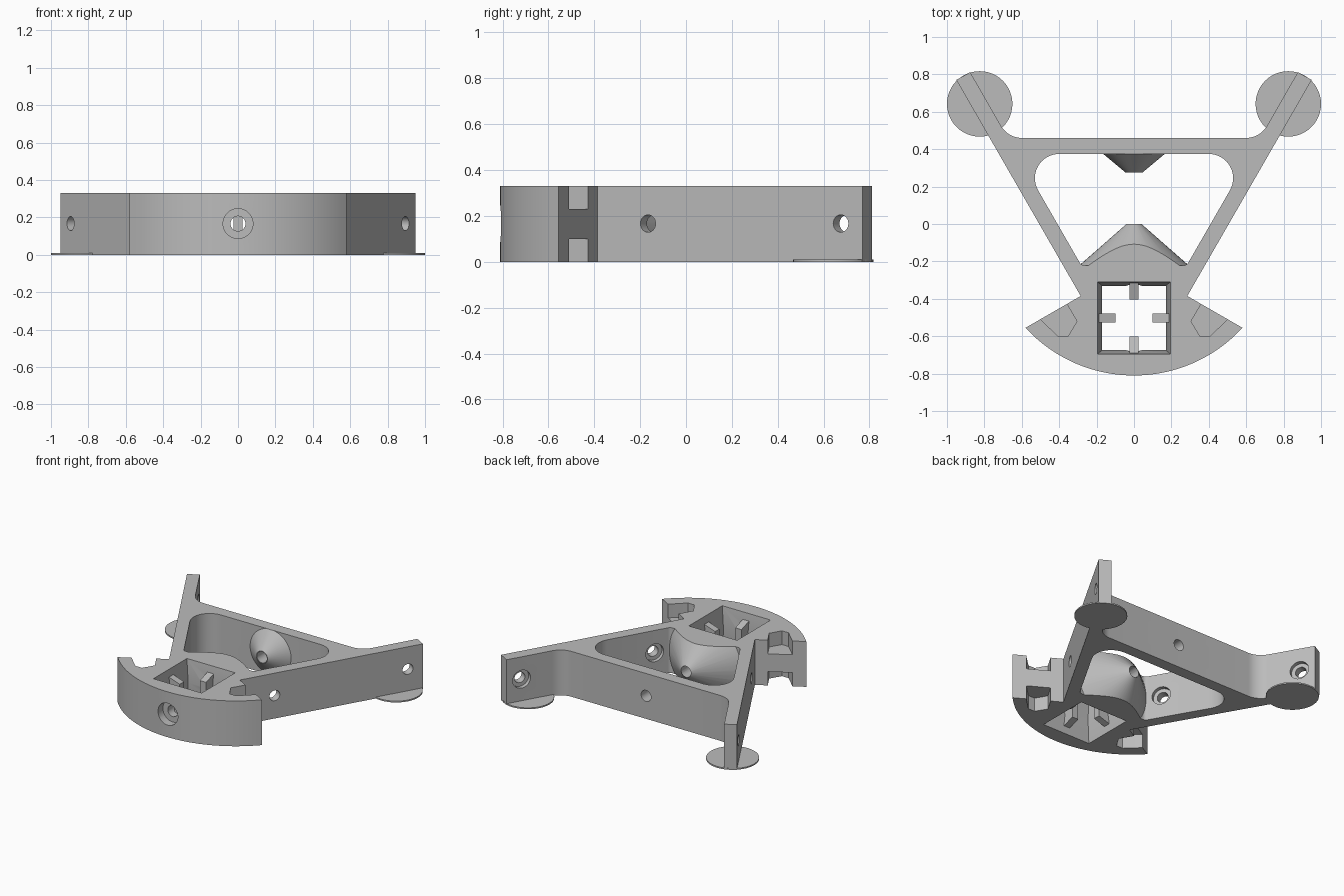
import bpy, bmesh, math
from mathutils import Vector, Matrix

if "Cube" in bpy.data.objects:
    bpy.data.objects.remove(bpy.data.objects["Cube"])

H = 0.33           # body height
MID = 0.167        # height of the cross holes
mat = bpy.data.materials.new("grey plastic")
mat.diffuse_color = (0.5, 0.5, 0.5, 1)
mat.use_nodes = True
mat.node_tree.nodes["Principled BSDF"].inputs["Base Color"].default_value = mat.diffuse_color


def new_object(name, bm):
    bmesh.ops.recalc_face_normals(bm, faces=bm.faces)
    me = bpy.data.meshes.new(name)
    bm.to_mesh(me)
    bm.free()
    ob = bpy.data.objects.new(name, me)
    bpy.context.collection.objects.link(ob)
    me.materials.append(mat)
    return ob


def loft(name, rings):
    """Solid through matching rings of 3D points."""
    bm = bmesh.new()
    loops = [[bm.verts.new(p) for p in r] for r in rings]
    for a, b in zip(loops, loops[1:]):
        n = len(a)
        for i in range(n):
            bm.faces.new((a[i], a[(i + 1) % n], b[(i + 1) % n], b[i]))
    bm.faces.new(loops[0])
    bm.faces.new(loops[-1])
    return new_object(name, bm)


def prism(name, pts, z0, z1):
    return loft(name, [[(x, y, z) for x, y in pts] for z in (z0, z1)])


def rod(name, start, end, r0, r1=None, n=32):
    """Cylinder or cone frustum between two points."""
    a, b = Vector(start), Vector(end)
    d = b - a
    bm = bmesh.new()
    m = Matrix.Translation((a + b) / 2) @ d.to_track_quat('Z', 'Y').to_matrix().to_4x4()
    bmesh.ops.create_cone(bm, cap_ends=True, segments=n, radius1=r0,
                          radius2=r0 if r1 is None else r1, depth=d.length, matrix=m)
    return new_object(name, bm)


def combine(ob, other, op):
    mod = ob.modifiers.new("bool", 'BOOLEAN')
    mod.operation, mod.object, mod.solver = op, other, 'EXACT'
    bpy.context.view_layer.objects.active = ob
    bpy.ops.object.modifier_apply(modifier=mod.name)
    bpy.data.objects.remove(other)


def rounded(corners, steps=10):
    """Polygon from (x, y, fillet radius) corners."""
    out = []
    n = len(corners)
    for i, (x, y, r) in enumerate(corners):
        p = Vector((x, y))
        if not r:
            out.append((x, y))
            continue
        u = (Vector(corners[i - 1][:2]) - p).normalized()
        v = (Vector(corners[(i + 1) % n][:2]) - p).normalized()
        half = u.angle(v) / 2
        c = p + (u + v).normalized() * r / math.sin(half)
        s = p + u * r / math.tan(half) - c
        e = p + v * r / math.tan(half) - c
        sweep = math.atan2(s.x * e.y - s.y * e.x, s.dot(e))
        for k in range(steps + 1):
            t = sweep * k / steps
            out.append((c.x + s.x * math.cos(t) - s.y * math.sin(t),
                        c.y + s.x * math.sin(t) + s.y * math.cos(t)))
    return out


def arm_inner(y):
    return 0.95 - (0.77 - y) / 1.737 - 0.0975


# body outline: right half, mirrored to the left, then the curved front
half = [(arm_inner(0.46), 0.46, 0.13), (0.876, 0.812, 0), (0.95, 0.77, 0),
        (0.285, -0.385, 0), (0.58, -0.555, 0)]
arc = []
a0 = math.atan2(-0.555 + 0.023, 0.58)
a1 = -math.pi - a0
for k in range(1, 40):
    a = a0 + (a1 - a0) * k / 40
    arc.append((0.787 * math.cos(a), -0.023 + 0.787 * math.sin(a), 0))
outline = half + arc + [(-x, y, r) for x, y, r in reversed(half)]
body = prism("frame_body", rounded(outline), 0, H)

# triangular window
win = [(arm_inner(0.375), 0.375, 0.13), (arm_inner(-0.222), -0.222, 0.03)]
win += [(-x, y, r) for x, y, r in reversed(win)]
combine(body, prism("window_cut", rounded(win), -0.1, H + 0.1), 'DIFFERENCE')

# two facing cones, trimmed to the body height
for name, y0, y1, r0, r1 in (("front_cone", -0.24, 0.0, 0.314, 0.04),
                             ("rear_cone", 0.40, 0.275, 0.195, 0.045)):
    cone = rod(name, (0, y0, MID), (0, y1, MID), r0, r1, 48)
    slab = prism("slab", [(-1, -1), (1, -1), (1, 1), (-1, 1)], 0, H)
    combine(cone, slab, 'INTERSECT')
    combine(body, cone, 'UNION')

# square socket, slightly narrower in the middle
CY = -0.5025


def square(hx, hy, z):
    return [(sx * hx, CY + sy * hy, z) for sx, sy in ((-1, -1), (1, -1), (1, 1), (-1, 1))]


socket = loft("socket_cut", [square(0.196, 0.194, -0.01), square(0.17, 0.172, MID),
                             square(0.196, 0.194, H + 0.01)])
combine(body, socket, 'DIFFERENCE')

# centre bore with front counterbore
combine(body, rod("bore_cut", (0, -1, MID), (0, 0.6, MID), 0.04), 'DIFFERENCE')
combine(body, rod("counterbore_cut", (0, -1, MID), (0, -0.75, MID), 0.08), 'DIFFERENCE')

for s in (-1, 1):
    # arm screw holes, recessed on the inner side
    for x, y in ((0.895, 0.675), (0.41, -0.165)):
        def at(d):
            return (s * (x - 0.866 * d), y + 0.5 * d, MID)
        combine(body, rod("hole_cut", at(-0.06), at(0.13), 0.038), 'DIFFERENCE')
        combine(body, rod("recess_cut", at(0.055), at(0.13), 0.065), 'DIFFERENCE')
    # wing pockets, above and below
    pocket = [(0.50, -0.51), (0.406, -0.60), (0.353, -0.60), (0.305, -0.52),
              (0.364, -0.42), (0.45, -0.38), (0.55, -0.45)]
    for z0, z1 in ((0.23, 0.4), (-0.1, 0.1)):
        combine(body, prism("pocket_cut", [(s * px, py) for px, py in pocket], z0, z1),
                'DIFFERENCE')

# four wedge tabs inside the socket
for i in range(4):
    rot = Matrix.Translation((0, CY, 0)) @ Matrix.Rotation(i * math.pi / 2, 4, 'Z')
    rings = [[rot @ Vector((d, w, z)) for d, z in
              ((0.19, 0.05), (0.10, 0.08), (0.10, 0.25), (0.19, 0.28))] for w in (-0.025, 0.025)]
    loft("socket_tab_%d" % (i + 1), rings)

# thin foot discs under the arm ends
for s, side in ((-1, "left"), (1, "right")):
    rod("foot_disc_" + side, (s * 0.825, 0.642, 0), (s * 0.825, 0.642, 0.01), 0.175, n=48)

# smooth curved walls, keep edges sharp
for ob in bpy.context.scene.objects:
    ob.select_set(True)
bpy.context.view_layer.objects.active = body
bpy.ops.object.shade_smooth_by_angle(angle=math.radians(25))
